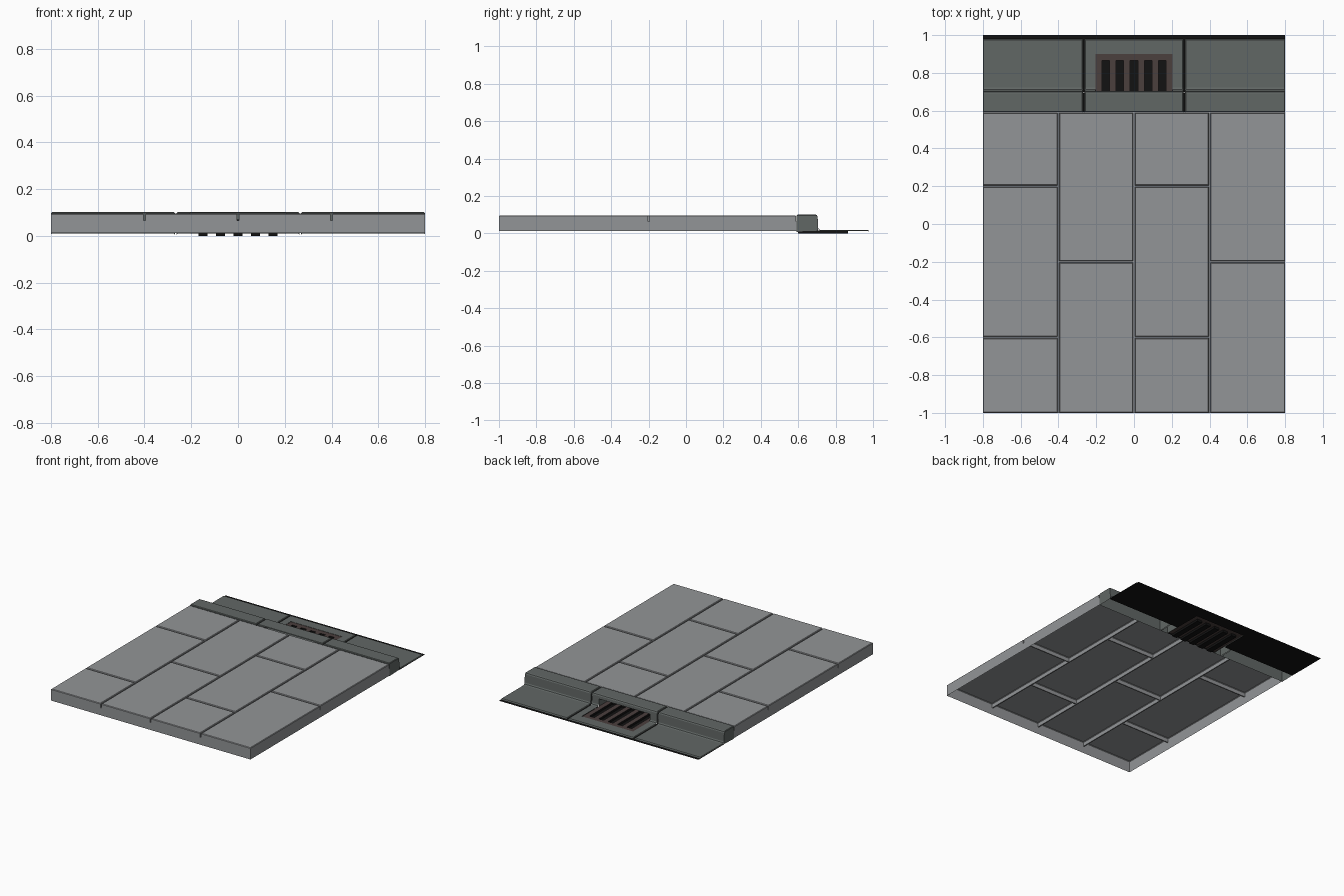
import bpy, bmesh

if "Cube" in bpy.data.objects:
    bpy.data.objects.remove(bpy.data.objects["Cube"])


def material(name, rgb):
    m = bpy.data.materials.new(name)
    m.diffuse_color = (*rgb, 1)
    m.use_nodes = True
    m.node_tree.nodes["Principled BSDF"].inputs["Base Color"].default_value = m.diffuse_color
    return m


PAVING = material("paving_grey", (0.29, 0.30, 0.31))
KERB = material("kerb_grey", (0.12, 0.135, 0.13))
RUST = material("rusty_iron", (0.07, 0.05, 0.048))
BLACK = material("black", (0.006, 0.006, 0.006))


def build(name, faces, mat):
    """Make an object from a list of polygons, welding shared points."""
    bm = bmesh.new()
    for f in faces:
        bm.faces.new([bm.verts.new(p) for p in f])
    bmesh.ops.remove_doubles(bm, verts=bm.verts, dist=1e-5)
    bmesh.ops.dissolve_degenerate(bm, edges=bm.edges, dist=1e-5)
    me = bpy.data.meshes.new(name)
    bm.to_mesh(me)
    bm.free()
    ob = bpy.data.objects.new(name, me)
    bpy.context.collection.objects.link(ob)
    me.materials.append(mat)
    return ob


def rect(x0, x1, y0, y1, z):
    return [(x0, y0, z), (x1, y0, z), (x1, y1, z), (x0, y1, z)]


def loft(rings):
    """Quads between successive closed rings."""
    out = []
    for a, b in zip(rings, rings[1:]):
        n = len(a)
        out += [[a[i], b[i], b[(i + 1) % n], a[(i + 1) % n]] for i in range(n)]
    return out


def sweep(profile, stations):
    """Carry an open (y, z) profile along x; each station is (x, z drop)."""
    rows = [[(x, y, z - d) for y, z in profile] for x, d in stations]
    return [[a[i], b[i], b[i + 1], a[i + 1]]
            for a, b in zip(rows, rows[1:]) for i in range(len(profile) - 1)]


# Paving slabs, hollow beneath, with bevelled rims and sunken joints
TOP, JOINT, FLOOR = 0.096, 0.065, 0.012
columns = [(-0.8, (-1, -0.6, 0.2, 0.592)), (-0.4, (-1, -0.2, 0.592))] * 2
for c, (_, cuts) in enumerate(columns):
    x0 = -0.8 + 0.4 * c
    x1 = x0 + 0.4
    for r, (y0, y1) in enumerate(zip(cuts, cuts[1:])):
        g, b = 0.004, 0.004
        a0, a1 = x0 + g * (c > 0), x1 - g * (c < 3)
        c0, c1 = y0 + g * (y0 > -1), y1 - g
        rim = [rect(a0 + b, a1 - b, c0 + b, c1 - b, TOP), rect(a0, a1, c0, c1, TOP - b),
               rect(a0, a1, c0, c1, JOINT), rect(x0, x1, y0, y1, JOINT)]
        build(f"paving_slab_{c}_{r}", [rim[0]] + loft(rim), PAVING)

# Outer walls of the pavement
edge = [(0.8, 0.592), (0.8, -1), (-0.8, -1), (-0.8, 0.592)]
build("pavement_walls", [[(*p, FLOOR), (*q, FLOOR), (*q, JOINT), (*p, JOINT)]
                         for p, q in zip(edge, edge[1:])], PAVING)

# Kerb and gutter blocks
kerb = [(0.592, FLOOR), (0.592, 0.097), (0.596, 0.101), (0.692, 0.101), (0.700, 0.098),
        (0.704, 0.090), (0.706, 0.030)]
gutter = [(0.706, 0.030), (0.711, 0.022), (0.722, 0.018), (0.974, 0.018), (0.979, 0.010)]
full = kerb + gutter[1:]


def end_cap(x, drop=0.0):
    return [(x, y, z - drop) for y, z in kerb] + [(x, 0.706, FLOOR)]


def block_stations(x0, x1):
    return [(x0, 0.004), (x0 + 0.004, 0), (x1 - 0.004, 0), (x1, 0.004)]


for side, x0, x1 in (("left", -0.8, -0.27), ("right", 0.27, 0.8)):
    build(f"kerb_block_{side}", sweep(full, block_stations(x0, x1))
          + [end_cap(x0, 0.004), end_cap(x1, 0.004)], KERB)

# Middle block, cut open for the drain inlet
GX = 0.205
faces = []
for s in (-1, 1):
    faces += sweep(full, [(s * 0.262, 0.004), (s * 0.258, 0), (s * GX, 0)])
    faces += [end_cap(s * 0.262, 0.004), end_cap(s * GX)]
lintel = kerb[1:-1] + [(0.705, 0.070), (0.592, 0.070)]
faces += sweep(lintel, [(-GX, 0), (GX, 0)])
faces += sweep([(0.90, FLOOR), (0.90, 0.018)] + gutter[3:], [(-GX, 0), (GX, 0)])
build("kerb_block_drain", faces, KERB)

# Dark fill in the joints between kerb blocks
fill = [(0.592, 0.09), (0.690, 0.09), (0.697, 0.08), (0.697, FLOOR)]
build("kerb_joint_fill", sweep(fill, [(-0.27, 0), (-0.262, 0)])
      + sweep(fill, [(0.262, 0), (0.27, 0)]), BLACK)

# Black bed under the gutter, open around the grate
build("gutter_bed", [rect(-0.8, -GX, 0.70, 1, 0.010), rect(GX, 0.8, 0.70, 1, 0.010),
                     rect(-GX, GX, 0.90, 1, 0.010)], BLACK)
build("inlet_back", [[(-GX, 0.597, 0.01), (GX, 0.597, 0.01),
                      (GX, 0.597, 0.07), (-GX, 0.597, 0.07)]], BLACK)

# Grate plate with five slots, each a dark trough below
GZ, Y0, Y1 = 0.016, 0.60, 0.865
centres = [0.075 * i for i in range(-2, 3)]
marks = [-GX] + [c + d for c in centres for d in (-0.02, 0.02)] + [GX]
plate = [rect(marks[i], marks[i + 1], Y0, Y1, GZ) for i in range(0, len(marks), 2)]
plate.append(rect(-GX, GX, Y1, 0.90, GZ))
build("grate", plate, RUST)
for i, c in enumerate(centres):
    rings = [rect(c - 0.02, c + 0.02, Y0, Y1, z) for z in (GZ, 0.0)]
    build(f"grate_slot_{i}", loft(rings) + [rings[1]], BLACK)
